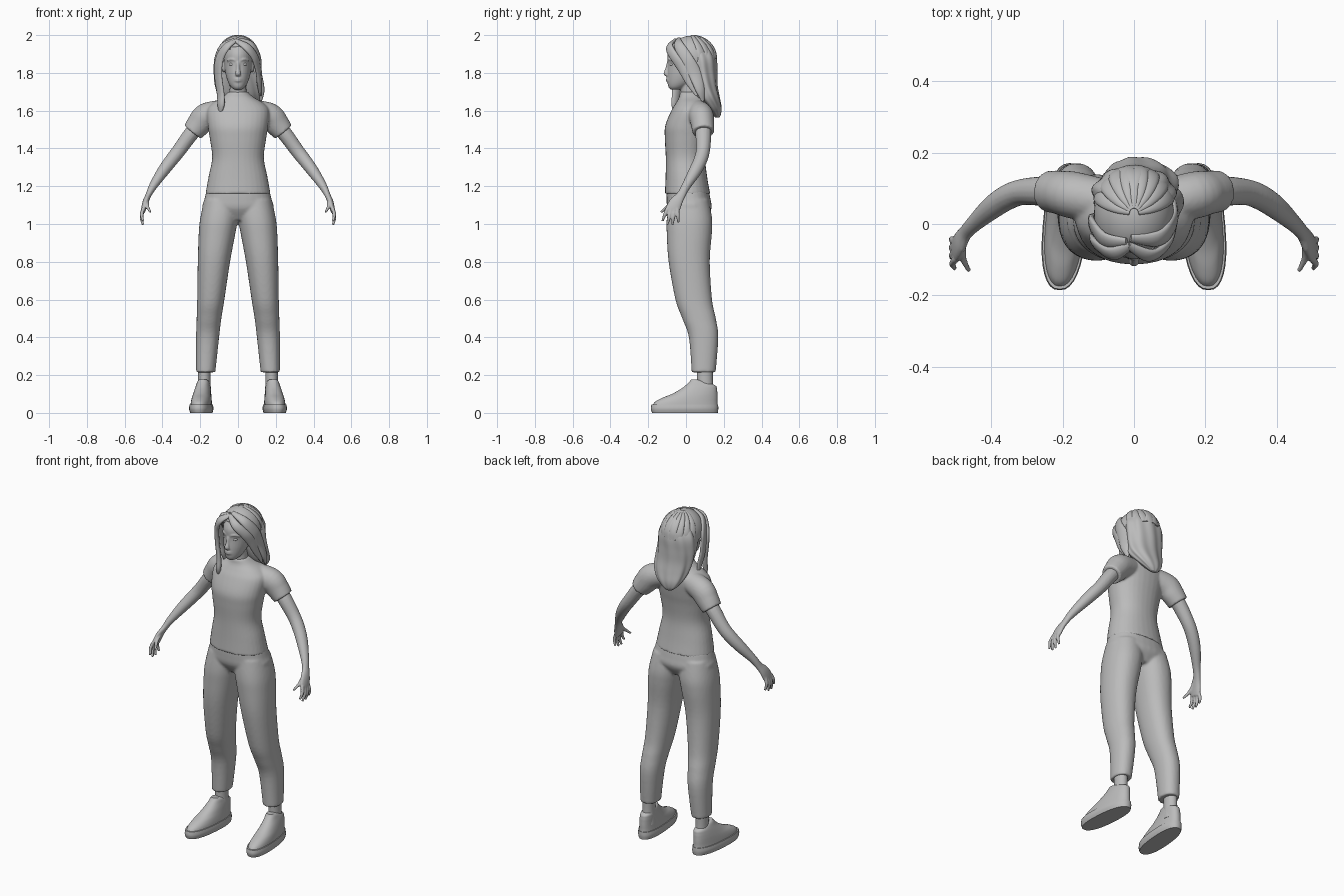
import bpy, bmesh, math
from mathutils import Vector

grey = bpy.data.materials.new("plain_grey")
grey.diffuse_color = (0.5, 0.5, 0.5, 1)
HEAD = Vector((0, 0.025, 1.86))


def spline(keys, steps):
    """Smooth interpolation through key tuples."""
    out, n = [], len(keys)
    for i in range(n - 1):
        p0, p1, p2, p3 = keys[max(i - 1, 0)], keys[i], keys[i + 1], keys[min(i + 2, n - 1)]
        for k in range(steps):
            t = k / steps
            out.append([0.5 * (2 * b + (c - a) * t + (2 * a - 5 * b + 4 * c - d) * t * t
                               + (3 * b - a - 3 * c + d) * t ** 3)
                        for a, b, c, d in zip(p0, p1, p2, p3)])
    return out + [list(keys[-1])]


def skin_rings(bm, rings):
    loops = [[bm.verts.new(p) for p in r] for r in rings]
    n = len(loops[0])
    for a, b in zip(loops, loops[1:]):
        for i in range(n):
            bm.faces.new((a[i], a[(i + 1) % n], b[(i + 1) % n], b[i]))
    bm.faces.new(loops[0][::-1])
    bm.faces.new(loops[-1])


def stack(bm, keys, sides=32, steps=5, power=2.0, ripple=0.0, mirror=1):
    """Horizontal rounded sections: (z, x0, x1, y0, y1)."""
    rings = []
    for z, x0, x1, y0, y1 in spline(keys, steps):
        ring = []
        for i in range(sides):
            a = 2 * math.pi * i / sides
            c, s = math.cos(a), math.sin(a)
            r = 1 + ripple * math.sin(9 * a + 14 * z)
            ring.append(Vector((mirror * ((x0 + x1) / 2 + (x1 - x0) / 2 * r * math.copysign(abs(c) ** (2 / power), c)),
                                (y0 + y1) / 2 + (y1 - y0) / 2 * r * math.copysign(abs(s) ** (2 / power), s), z)))
        rings.append(ring)
    skin_rings(bm, rings)


def tube(bm, keys, hint=None, sides=16, steps=5, mirror=1):
    """Sections across a path: (x, y, z, radius along hint, other radius).
    With no hint, sections face away from the head centre."""
    pts = spline(keys, steps)
    pos = [Vector(p[:3]) for p in pts]
    rings = []
    for i, p in enumerate(pts):
        t = (pos[min(i + 1, len(pos) - 1)] - pos[max(i - 1, 0)]).normalized()
        h = Vector(hint) if hint else pos[i] - Vector((0, HEAD.y, min(HEAD.z, pos[i].z)))
        u = (h - t * h.dot(t)).normalized()
        v = t.cross(u)
        ring = []
        for k in range(sides):
            a = 2 * math.pi * k / sides
            q = pos[i] + u * (p[3] * math.cos(a)) + v * (p[4] * math.sin(a))
            ring.append(Vector((q.x * mirror, q.y, q.z)))
        rings.append(ring)
    skin_rings(bm, rings)


def ball(bm, centre, radii, seg=24):
    made = bmesh.ops.create_uvsphere(bm, u_segments=seg, v_segments=seg // 2, radius=1)["verts"]
    for v in made:
        v.co = Vector(centre) + Vector([a * b for a, b in zip(v.co, radii)])


def finish(name, bm, voxel=0, smooth=0, angle=40):
    bmesh.ops.recalc_face_normals(bm, faces=bm.faces)
    me = bpy.data.meshes.new(name)
    bm.to_mesh(me)
    bm.free()
    me.materials.append(grey)
    ob = bpy.data.objects.new(name, me)
    bpy.context.collection.objects.link(ob)
    bpy.ops.object.select_all(action='DESELECT')
    ob.select_set(True)
    bpy.context.view_layer.objects.active = ob
    if voxel:
        m = ob.modifiers.new("blend", 'REMESH')
        m.mode, m.voxel_size = 'VOXEL', voxel
        m.use_smooth_shade = True
        m = ob.modifiers.new("soften", 'SMOOTH')
        m.factor, m.iterations = 0.5, smooth
    else:
        bpy.ops.object.shade_smooth_by_angle(angle=math.radians(angle))
    return ob


# Trousers: hips blended with two legs
bm = bmesh.new()
stack(bm, [(1.02, -.10, .10, -.06, .10), (1.08, -.185, .185, -.097, .135),
           (1.13, -.178, .178, -.103, .13), (1.18, -.166, .166, -.103, .12)], power=2.3)
for s in (1, -1):
    stack(bm, [(.215, .12, .222, .03, .157), (.4, .10, .222, .015, .171), (.5, .088, .219, -.02, .158),
               (.6, .072, .216, -.056, .138), (.8, .042, .213, -.092, .126), (.95, .014, .208, -.102, .137),
               (1.03, 0, .2, -.102, .138), (1.13, -.01, .178, -.09, .12)], power=2.2, mirror=s)
finish("trousers", bm, .008, 4)

# Shirt: torso, collar and short sleeves
bm = bmesh.new()
stack(bm, [(1.16, -.172, .172, -.112, .128), (1.25, -.156, .156, -.108, .112), (1.35, -.137, .137, -.107, .102),
           (1.45, -.149, .149, -.112, .112), (1.52, -.16, .16, -.11, .125), (1.60, -.165, .165, -.078, .135),
           (1.64, -.135, .135, -.054, .128), (1.67, -.085, .085, -.037, .102), (1.7, -.05, .05, -.032, .075)],
      power=2.2)
for s in (1, -1):
    tube(bm, [(.07, .06, 1.60, .062, .06), (.165, .08, 1.572, .066, .07), (.205, .088, 1.53, .062, .066),
              (.24, .092, 1.487, .058, .056)], hint=(0, 1, 0), sides=24, mirror=s)
finish("shirt", bm, .007, 3)

# Arms with palms and fingers
for s, side in ((1, "left"), (-1, "right")):
    bm = bmesh.new()
    tube(bm, [(.2, .09, 1.53, .04, .04), (.25, .092, 1.475, .042, .04), (.312, .09, 1.39, .037, .037),
              (.355, .075, 1.335, .036, .035), (.40, .045, 1.275, .033, .031), (.45, 0, 1.2, .024, .022),
              (.473, -.025, 1.155, .024, .016), (.488, -.05, 1.12, .034, .016),
              (.498, -.068, 1.085, .038, .014), (.502, -.075, 1.065, .032, .011)], hint=(0, 1, 0), mirror=s)
    fingers = [((.50, -.098, 1.085), (.503, -.125, 1.015)), ((.503, -.08, 1.075), (.503, -.1, .995)),
               ((.504, -.062, 1.075), (.503, -.072, .995)), ((.503, -.046, 1.08), (.503, -.04, 1.008)),
               ((.48, -.06, 1.125), (.463, -.132, 1.062))]
    for a, b in fingers:
        mid = [(p + q) / 2 for p, q in zip(a, b)]
        mid[0] += .008
        tube(bm, [(*a, .010, .010), (*mid, .0095, .0095), (*b, .0065, .0065)], hint=(0, 1, 0), sides=10, mirror=s)
    finish(side + "_arm", bm, .0045, 3)

# Ankles and shoes
for s, side in ((1, "left"), (-1, "right")):
    bm = bmesh.new()
    stack(bm, [(.08, .14, .215, .05, .15), (.16, .145, .212, .058, .142), (.26, .143, .213, .055, .143)], mirror=s)
    finish(side + "_ankle", bm)
    for part, rows, power in (
            ("sole", [(0, .137, .25, -.18, .168), (.022, .132, .256, -.186, .171), (.045, .135, .253, -.183, .17)], 2.4),
            ("upper", [(.04, .139, .249, -.178, .168), (.06, .141, .247, -.162, .167), (.08, .144, .244, -.125, .167),
                       (.10, .147, .24, -.075, .166), (.125, .15, .234, -.03, .164), (.145, .153, .228, -.003, .156),
                       (.165, .158, .22, .018, .11), (.176, .168, .21, .026, .065)], 2.3)):
        bm = bmesh.new()
        stack(bm, rows, power=power)
        for v in bm.verts:
            v.co.x = s * (v.co.x - .08 * v.co.y)
        finish(side + "_shoe_" + part, bm)

# Head: skull, neck, nose, lips and brows
bm = bmesh.new()
stack(bm, [(1.712, -.022, .022, -.082, -.03), (1.725, -.037, .037, -.093, .0), (1.75, -.052, .052, -.098, .04),
           (1.79, -.065, .065, -.099, .08), (1.84, -.073, .073, -.096, .11), (1.90, -.075, .075, -.097, .12),
           (1.95, -.062, .062, -.07, .10), (1.978, -.03, .03, -.03, .06)])
stack(bm, [(1.64, -.06, .06, -.03, .09), (1.69, -.045, .045, -.028, .065), (1.78, -.045, .045, -.028, .07)])
tube(bm, [(0, -.094, 1.855, .008, .008), (0, -.102, 1.82, .010, .008), (0, -.108, 1.797, .015, .011),
          (0, -.098, 1.785, .012, .007)], hint=(1, 0, 0), sides=12)
for z in (1.768, 1.758):
    tube(bm, [(-.025, -.089, z, .003, .003), (0, -.099, z, .0075, .006), (.025, -.089, z, .003, .003)],
         hint=(0, 1, 0), sides=10)
for s in (1, -1):
    tube(bm, [(.012, -.094, 1.866, .005, .005), (.035, -.085, 1.872, .007, .006), (.058, -.062, 1.864, .005, .005)],
         hint=(0, 1, 0), sides=10, mirror=s)
    ball(bm, (s * .077, .02, 1.83), (.008, .016, .028), 16)
finish("head", bm, .0045, 4)

for s, side in ((1, "left"), (-1, "right")):
    bm = bmesh.new()
    ball(bm, (s * .031, -.0735, 1.845), (.016, .0135, .0095))
    finish(side + "_eye", bm)

# Hair cap, open over the face
bm = bmesh.new()
ball(bm, (0, .03, 1.875), (.112, .13, .122), 56)
bmesh.ops.delete(bm, context='FACES', geom=[
    f for f in bm.faces if (c := f.calc_center_median()).y < .03
    and c.z < 1.945 - 5 * c.x * c.x - max(0, c.y + .05) * .6])
cap = finish("hair_cap", bm)
m = cap.modifiers.new("thickness", 'SOLIDIFY')
m.thickness = .018

# Long hair falling behind the shoulders
bm = bmesh.new()
stack(bm, [(1.95, -.08, .08, .0, .13), (1.88, -.113, .113, .0, .16), (1.80, -.117, .118, .005, .163),
           (1.73, -.108, .125, .025, .166), (1.67, -.092, .122, .055, .178), (1.62, -.07, .09, .10, .188),
           (1.585, -.045, .05, .135, .186), (1.565, -.02, .02, .155, .178)], sides=72, ripple=.035)
finish("back_hair", bm, angle=70)

# Front locks swept from the parting
bm = bmesh.new()
locks = [
    [(-.01, -.06, 1.972, .008, .012), (-.06, -.083, 1.94, .012, .024), (-.099, -.062, 1.87, .013, .03),
     (-.104, -.05, 1.78, .013, .03), (-.092, -.052, 1.69, .013, .027), (-.09, -.058, 1.63, .014, .023),
     (-.097, -.05, 1.578, .004, .007)],
    [(-.02, -.05, 1.975, .008, .012), (-.08, -.045, 1.94, .012, .026), (-.112, -.01, 1.86, .012, .034),
     (-.112, .0, 1.76, .013, .03), (-.10, .01, 1.69, .012, .024), (-.10, .03, 1.63, .004, .008)],
    [(-.015, -.06, 1.973, .008, .012), (.045, -.088, 1.938, .012, .024), (.088, -.062, 1.885, .012, .026),
     (.106, -.015, 1.82, .012, .028), (.112, .03, 1.75, .013, .03), (.118, .06, 1.68, .005, .01)],
    [(-.01, -.04, 1.98, .008, .012), (.07, -.04, 1.95, .012, .026), (.108, .0, 1.88, .012, .034),
     (.114, .05, 1.79, .013, .036), (.125, .075, 1.71, .013, .026), (.12, .09, 1.65, .004, .008)]]
for k in locks:
    tube(bm, k, sides=14, steps=7)
# Raised strands over the crown
for s in (1, -1):
    for i in range(5):
        keys = []
        for j in range(6):
            lat = math.radians(84 - 17 * j)
            lon = math.radians(8 + 19 * i + 4 * j)
            keys.append((s * .11 * math.cos(lat) * math.cos(lon), .03 + .128 * math.cos(lat) * math.sin(lon),
                         1.875 + .119 * math.sin(lat), .008, .008 + .004 * j))
        tube(bm, keys, sides=12)
finish("hair_locks", bm, angle=70)
